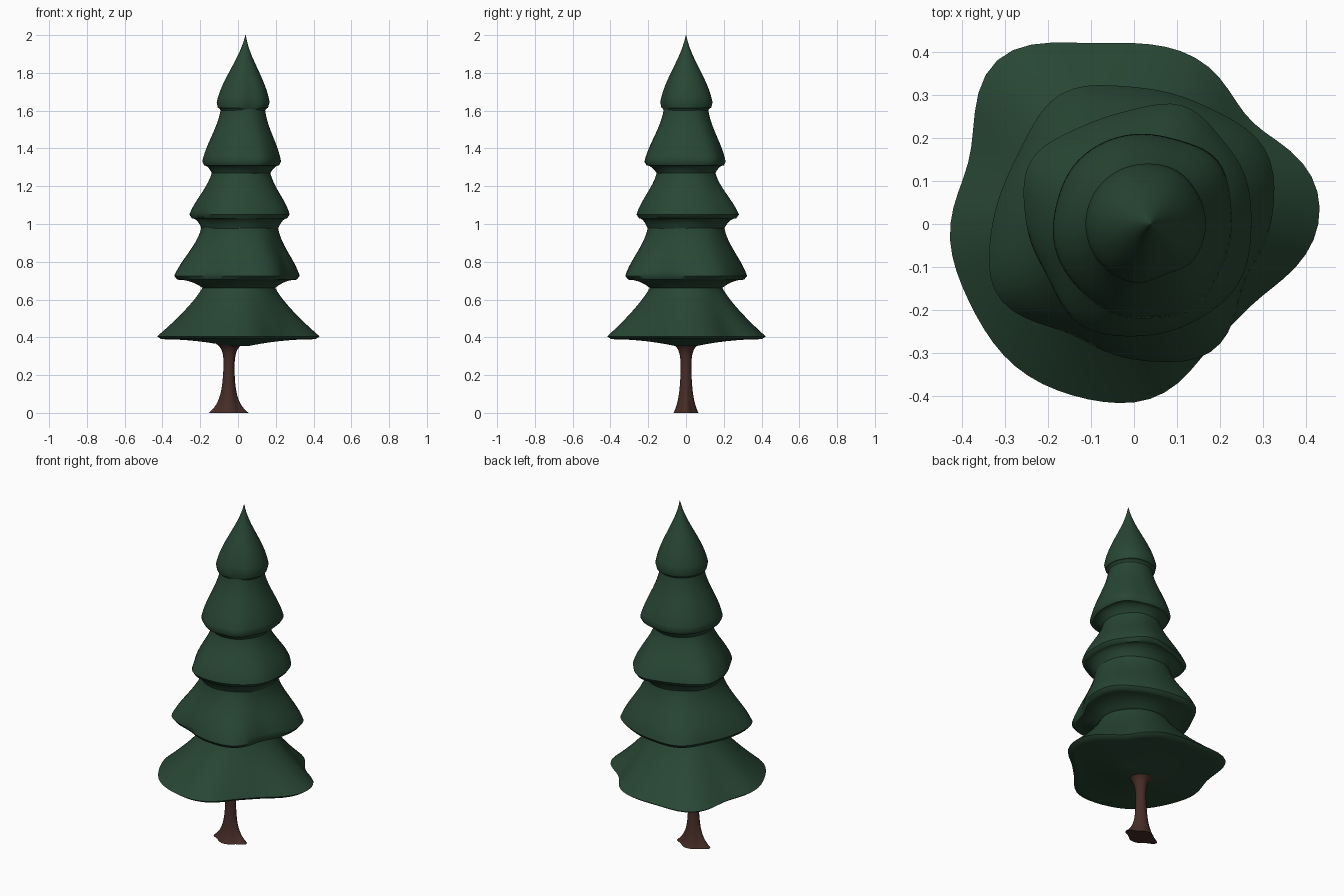
import bpy, bmesh, math

cube = bpy.data.objects.get("Cube")
if cube:
    bpy.data.objects.remove(cube)

SEGMENTS = 72
RINGS = 12


def material(name, colour):
    mat = bpy.data.materials.new(name)
    mat.use_nodes = True
    mat.diffuse_color = (*colour, 1)
    shader = mat.node_tree.nodes["Principled BSDF"]
    shader.inputs["Base Color"].default_value = (*colour, 1)
    shader.inputs["Roughness"].default_value = 0.9
    return mat


def waviness(angle, bumps):
    """Sum of soft lobes, each given by its direction in degrees and its reach."""
    total = 0
    for direction, reach in bumps:
        closeness = max(0, math.cos(angle - math.radians(direction)))
        total += reach * closeness ** 16
    return total


def loft(name, rows, bumps, centre, mat):
    """Skin a stack of rings, each given by height, radius and waviness share."""
    bm = bmesh.new()
    rings = []
    for z, radius, share in rows:
        ring = []
        for step in range(SEGMENTS):
            angle = math.tau * step / SEGMENTS
            reach = radius * (1 + share * waviness(angle, bumps))
            x = centre(z) + reach * math.cos(angle)
            ring.append(bm.verts.new((x, reach * math.sin(angle), z)))
        rings.append(ring)
    for low, high in zip(rings, rings[1:]):
        for step in range(SEGMENTS):
            after = (step + 1) % SEGMENTS
            bm.faces.new((low[step], low[after], high[after], high[step]))
    bm.faces.new(reversed(rings[0]))
    bm.faces.new(rings[-1])

    mesh = bpy.data.meshes.new(name)
    bm.to_mesh(mesh)
    bm.free()
    mesh.materials.append(mat)
    obj = bpy.data.objects.new(name, mesh)
    bpy.context.collection.objects.link(obj)
    bpy.ops.object.select_all(action="DESELECT")
    obj.select_set(True)
    bpy.context.view_layer.objects.active = obj
    bpy.ops.object.shade_smooth_by_angle(angle=math.radians(50))


def lean(z):
    """The foliage drifts gently sideways towards the tip."""
    return 0.01 * z * z


def trunk_centre(z):
    return 0.04 * z * z - 0.05


def skirt_curve(t):
    """Hollow slope of the spreading lowest tier, from rim to neck."""
    return (1 - t) ** 1.3


def crown_curve(t):
    """Rounded shoulder that draws out to a thin point."""
    wave = (1 + math.cos(math.pi * t)) / 2
    return (wave + 1 - t) / 2


def bell_curve(t):
    """Softly shouldered slope of the middle tiers."""
    return crown_curve(t) ** 1.2


def tier(name, rim_z, top_z, rim, neck, inner, drop, lip, curve, bumps):
    rows = []
    # Underside rises outward from the tier below and flattens near the rim
    for i in range(RINGS):
        t = i / (RINGS - 1)
        radius = inner + (rim * 0.95 - inner) * t
        rows.append((rim_z - drop * (1 - t) ** 2, radius, t))
    # Outer slope starts above a narrow lip and narrows to the neck
    lip_z = rim_z + lip
    for i in range(RINGS + 1):
        t = i / RINGS
        z = lip_z + (top_z - lip_z) * t
        rows.append((z, neck + (rim - neck) * curve(t), 1 - t))
    loft(name, rows, bumps, lean, needles)


needles = material("dark green needles", (0.021, 0.062, 0.034))
bark = material("brown bark", (0.062, 0.026, 0.02))

# Trunk: slim stem, spreading at the foot and where it meets the branches
trunk_rows = []
trunk_height = 0.37
for i in range(RINGS * 2 + 1):
    z = trunk_height * i / (RINGS * 2)
    foot = math.exp(-z / 0.08)
    collar = math.exp((z - trunk_height) / 0.03)
    trunk_rows.append((z, 0.026 + 0.04 * foot + 0.05 * collar, foot))
foot_spurs = [(0, 0.6), (180, 0.6)]
loft("trunk", trunk_rows, foot_spurs, trunk_centre, bark)

# Foliage tiers, each with its neck hidden in the tier above
tier("bottom_tier", rim_z=0.39, top_z=0.69, rim=0.42, neck=0.18,
     inner=0.06, drop=0.035, lip=0.015, curve=skirt_curve,
     bumps=[(10, 0.04), (42, -0.14), (130, 0.19), (160, -0.05),
            (180, 0.04), (230, 0.03), (302, -0.17), (328, -0.17)])

tier("second_tier", rim_z=0.705, top_z=1, rim=0.315, neck=0.2,
     inner=0.19, drop=0.045, lip=0.02, curve=bell_curve,
     bumps=[(30, 0.1), (120, 0.11), (180, 0.04), (207, 0.15),
            (240, -0.06), (300, 0.1), (333, -0.1)])

tier("third_tier", rim_z=1.03, top_z=1.3, rim=0.26, neck=0.15,
     inner=0.2, drop=0.06, lip=0.02, curve=bell_curve,
     bumps=[(30, 0.05), (68, 0.13), (150, 0.12), (210, -0.06),
            (240, 0.05), (330, 0.04)])

tier("fourth_tier", rim_z=1.31, top_z=1.63, rim=0.21, neck=0.115,
     inner=0.15, drop=0.05, lip=0.02, curve=bell_curve,
     bumps=[(40, 0.1), (165, -0.03), (260, 0.05), (300, 0.1)])

tier("crown_tier", rim_z=1.615, top_z=2, rim=0.14, neck=0.001,
     inner=0.115, drop=0.02, lip=0.03, curve=crown_curve,
     bumps=[(60, 0.03), (290, -0.1)])
